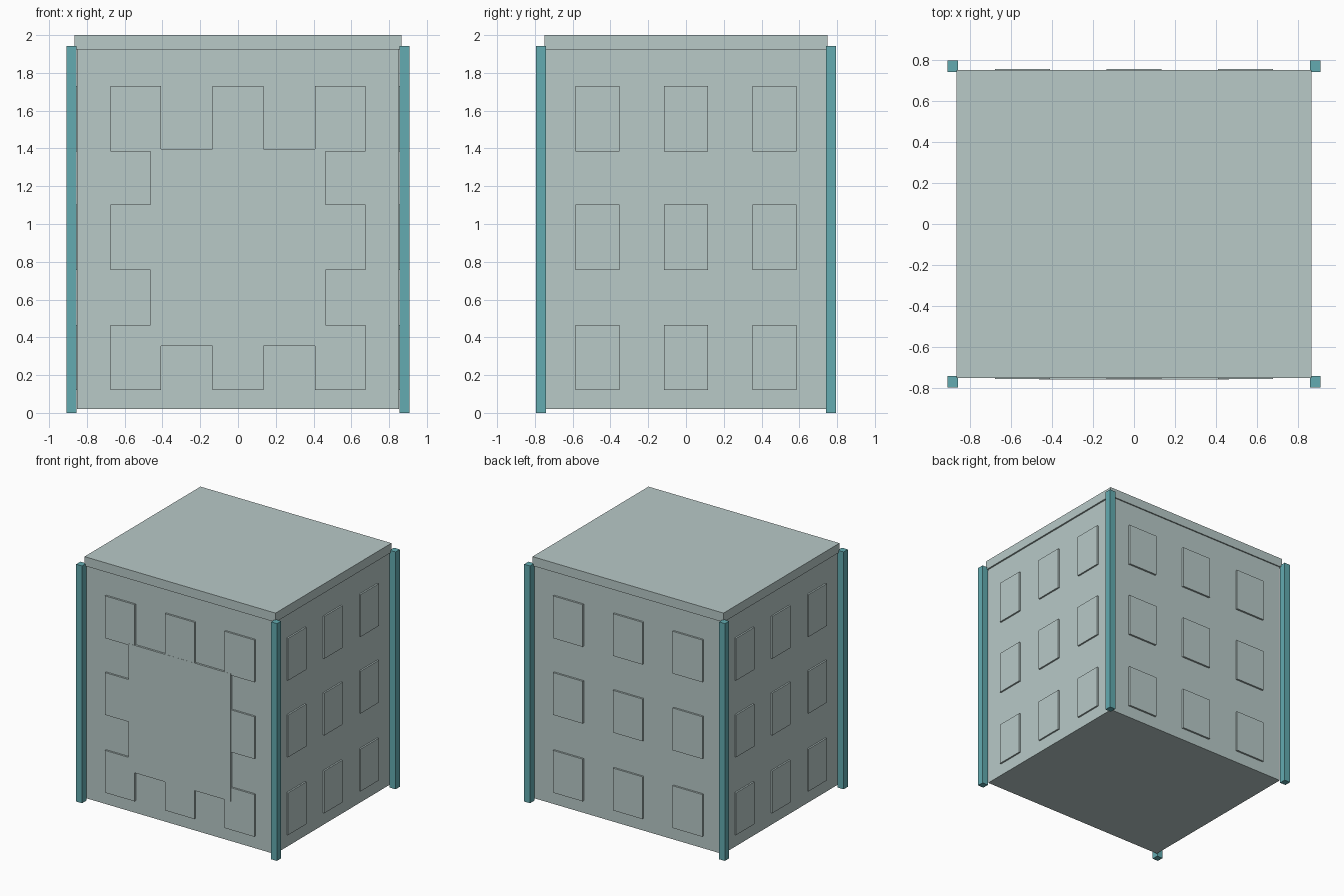
import bpy

cube = bpy.data.objects.get("Cube")
if cube:
    bpy.data.objects.remove(cube, do_unlink=True)


def make_material(name, color):
    mat = bpy.data.materials.new(name)
    mat.use_nodes = True
    mat.diffuse_color = color
    mat.node_tree.nodes["Principled BSDF"].inputs["Base Color"].default_value = color
    return mat


wall = make_material("pale grey green", (0.48, 0.585, 0.575, 1))
teal = make_material("teal", (0.125, 0.41, 0.44, 1))


def box(name, low, high, mat):
    """Axis-aligned box between two corners."""
    bpy.ops.mesh.primitive_cube_add(size=1)
    obj = bpy.context.object
    obj.name = name
    obj.location = [(a + b) / 2 for a, b in zip(low, high)]
    obj.scale = [abs(b - a) for a, b in zip(low, high)]
    bpy.ops.object.transform_apply(location=True, rotation=False, scale=True)
    obj.data.materials.append(mat)
    return obj


BODY_X, BODY_Y = 0.852, 0.74
RAISE = 0.015

# Main block and roof slab
box("body", (-BODY_X, -BODY_Y, 0.02), (BODY_X, BODY_Y, 1.925), wall)
box("roof", (-0.865, -0.75, 1.925), (0.865, 0.75, 2.0), wall)

# Corner posts
for sx, side in ((1, "left"), (-1, "right")):
    for sy, end in ((1, "back"), (-1, "front")):
        box(f"{end}_{side}_post", (sx * 0.856, sy * 0.74, 0),
            (sx * 0.909, sy * 0.795, 1.943), teal)

# Raised window panels: three by three on every wall
for row, bottom in enumerate((0.12, 0.757, 1.385)):
    top = bottom + 0.346
    for col in (-1, 0, 1):
        tag = f"{row + 1}_{col + 2}"
        x, y = col * 0.542, col * 0.469
        for s, end, side in ((1, "back", "left"), (-1, "front", "right")):
            box(f"{end}_window_{tag}", (x - 0.134, s * (BODY_Y - 0.01), bottom),
                (x + 0.134, s * (BODY_Y + RAISE), top), wall)
            box(f"{side}_window_{tag}", (s * (BODY_X - 0.01), y - 0.117, bottom),
                (s * (BODY_X + RAISE - 0.002), y + 0.117, top), wall)

# Large raised panel on the front wall
box("front_panel", (-0.463, -BODY_Y - RAISE - 0.001, 0.354),
    (0.463, -BODY_Y + 0.01, 1.398), wall)
